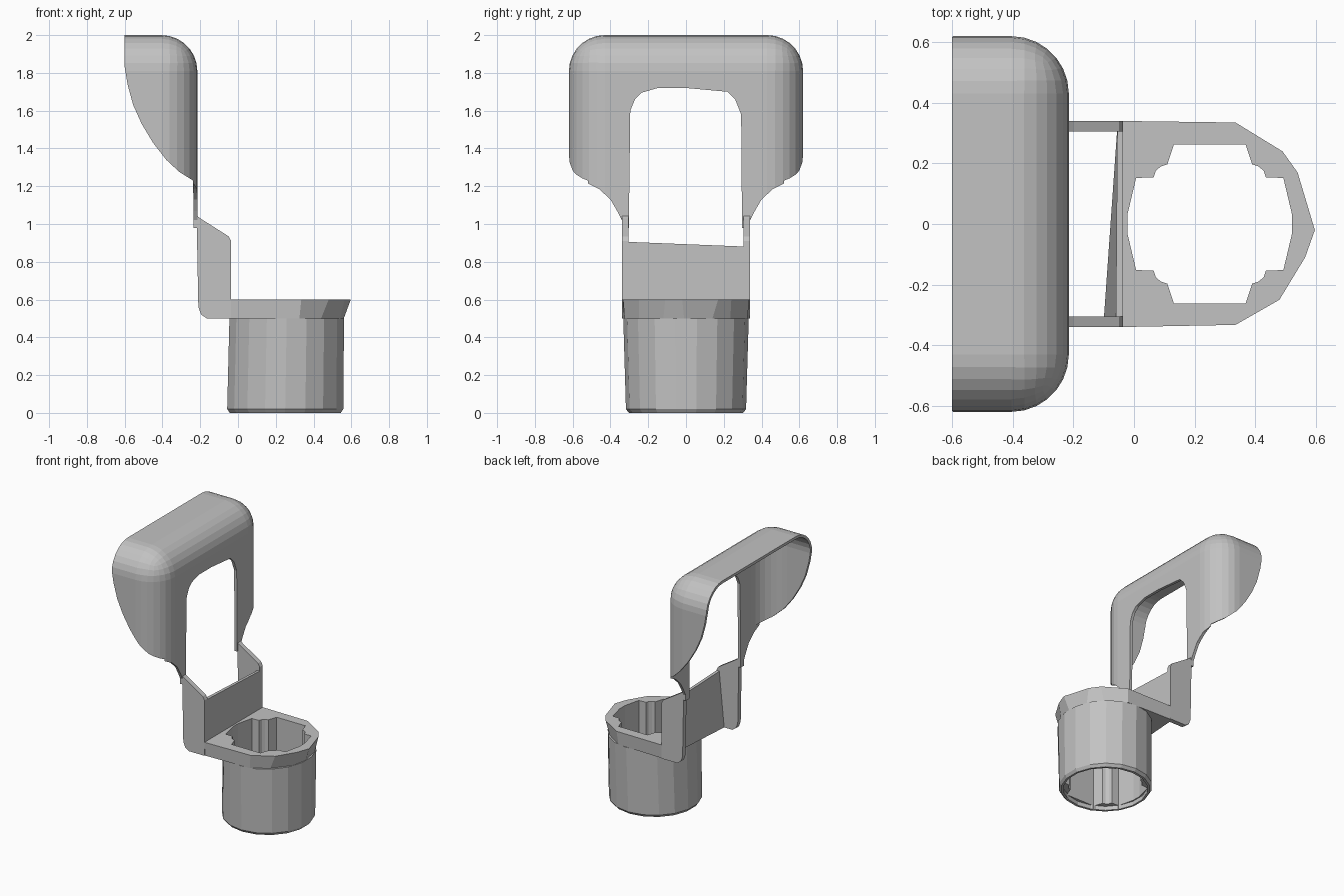
import bpy, bmesh, math

if "Cube" in bpy.data.objects:
    bpy.data.objects.remove(bpy.data.objects["Cube"])

grey = bpy.data.materials.new("light grey")
grey.diffuse_color = (0.54, 0.54, 0.54, 1)
grey.use_nodes = True
grey.node_tree.nodes["Principled BSDF"].inputs["Base Color"].default_value = grey.diffuse_color


def finish(name, bm):
    bmesh.ops.recalc_face_normals(bm, faces=bm.faces)
    me = bpy.data.meshes.new(name)
    bm.to_mesh(me)
    bm.free()
    me.materials.append(grey)
    ob = bpy.data.objects.new(name, me)
    bpy.context.scene.collection.objects.link(ob)
    return ob


def loft(name, rings):
    """Closed solid through rings of equal point count."""
    bm = bmesh.new()
    vs = [[bm.verts.new(p) for p in r] for r in rings]
    n = len(vs[0])
    for a, b in zip(vs, vs[1:]):
        for i in range(n):
            j = (i + 1) % n
            bm.faces.new((a[i], a[j], b[j], b[i]))
    bm.faces.new(vs[0])
    bm.faces.new(vs[-1])
    return finish(name, bm)


def prism(name, pts, axis, a, b):
    """Extrude a 2D outline along an axis from a to b."""
    place = {"x": lambda p, t: (t, p[0], p[1]),
             "y": lambda p, t: (p[0], t, p[1]),
             "z": lambda p, t: (p[0], p[1], t)}[axis]
    return loft(name, [[place(p, t) for p in pts] for t in (a, b)])


def rounded_box(name, lo, hi, radius):
    bm = bmesh.new()
    bmesh.ops.create_cube(bm, size=1)
    for v in bm.verts:
        v.co = [(l + h) / 2 + c * (h - l) for l, h, c in zip(lo, hi, v.co)]
    bmesh.ops.bevel(bm, geom=bm.edges[:], offset=radius, segments=7,
                    profile=0.5, affect="EDGES")
    return finish(name, bm)


def combine(ob, cutter, op="DIFFERENCE"):
    """Apply a boolean and drop the helper."""
    cutter.hide_render = True
    m = ob.modifiers.new("cut", "BOOLEAN")
    m.object, m.operation, m.solver = cutter, op, "EXACT"
    bpy.context.view_layer.update()
    dg = bpy.context.evaluated_depsgraph_get()
    me = bpy.data.meshes.new_from_object(ob.evaluated_get(dg))
    ob.modifiers.clear()
    ob.data = me
    bpy.data.objects.remove(cutter)


# Hood: rounded shell, open at the back and below
hood = rounded_box("hood", (-1.4, -0.62, 0.2), (-0.215, 0.62, 2.0), 0.19)
combine(hood, rounded_box("inside", (-1.6, -0.6, 0.0), (-0.236, 0.6, 1.98), 0.17))
# side outline sweeping down to the front wall
side = [(-0.6, 2.1), (-0.6, 1.83), (-0.585, 1.74), (-0.555, 1.63), (-0.51, 1.53),
        (-0.45, 1.43), (-0.38, 1.34), (-0.31, 1.275), (-0.238, 1.23),
        (-0.238, 0.98), (0.1, 0.98), (0.1, 2.1)]
combine(hood, prism("side_outline", side, "y", -1, 1), "INTERSECT")
# front outline with shoulders curving in to the two legs
half = [(0.34, 0.9), (0.34, 1.02), (0.365, 1.07), (0.40, 1.13), (0.46, 1.185),
        (0.54, 1.225), (0.59, 1.245), (0.615, 1.28), (0.7, 1.3), (0.7, 2.1)]
front = half + [(-y, z) for y, z in reversed(half)]
combine(hood, prism("front_outline", front, "x", -1, 1), "INTERSECT")
# window in the front wall
window = [(-0.305, 0.8), (-0.295, 1.6), (-0.27, 1.66), (-0.235, 1.695), (-0.15, 1.72),
          (0.0, 1.72), (0.22, 1.70), (0.26, 1.66), (0.292, 1.58), (0.298, 0.8)]
combine(hood, prism("window", window, "x", -0.5, 0.2))

# Bracket: two side flanges and the cross plate
flange = [(-0.236, 0.99), (-0.225, 1.05), (-0.20, 1.03), (-0.05, 0.935), (-0.036, 0.91),
          (-0.036, 0.5), (-0.165, 0.5), (-0.195, 0.52), (-0.21, 0.56), (-0.218, 0.98)]
for name, s in (("left_flange", -1), ("right_flange", 1)):
    prism(name, flange, "y", s * 0.305, s * 0.34)
plate = [(-0.036, -0.32), (-0.036, 0.32), (-0.055, 0.32), (-0.10, -0.32)]
loft("cross_plate", [[(x, y, 0.5) for x, y in plate],
                     [(max(x, -0.06), y, 0.893 - 0.04 * y) for x, y in plate]])

# Hole outline with four inward ridges
quarter = [(0.272, 0.03), (0.243, 0.152), (0.185, 0.154), (0.178, 0.175),
           (0.162, 0.19), (0.14, 0.197), (0.118, 0.263)]
upper = quarter + [(-x, y) for x, y in reversed(quarter)]
hole = [(x + 0.25, y) for x, y in upper + [(-x, -y) for x, y in upper]]

# Collar: flat-sided at the back, tapered facets at the nose
top = [(-0.036, -0.34), (0.335, -0.333), (0.48, -0.25), (0.565, -0.11), (0.597, -0.02),
       (0.54, 0.17), (0.49, 0.24), (0.335, 0.335), (-0.036, 0.34)]
low = [(-0.036, -0.335), (0.325, -0.325), (0.44, -0.25), (0.54, -0.12), (0.56, -0.01),
       (0.53, 0.14), (0.46, 0.235), (0.325, 0.325), (-0.036, 0.335)]
collar = loft("collar", [[(x, y, 0.5) for x, y in low], [(x, y, 0.6) for x, y in top]])
combine(collar, prism("collar_hole", hole, "z", 0.3, 0.8))


# Cup: faceted tube with a small chamfer at the foot
def ring(rx, ry, z, cx=0.25, n=18):
    return [(cx + rx * math.cos(math.tau * (i + 0.5) / n),
             ry * math.sin(math.tau * (i + 0.5) / n), z) for i in range(n)]


cup = loft("cup", [ring(0.298, 0.302, 0), ring(0.312, 0.318, 0.02),
                   ring(0.308, 0.332, 0.5, 0.258)])
combine(cup, prism("cup_hole", hole, "z", -0.2, 0.8))
combine(cup, loft("foot_opening", [ring(0.284, 0.284, -0.1), ring(0.284, 0.284, 0.03)]))
